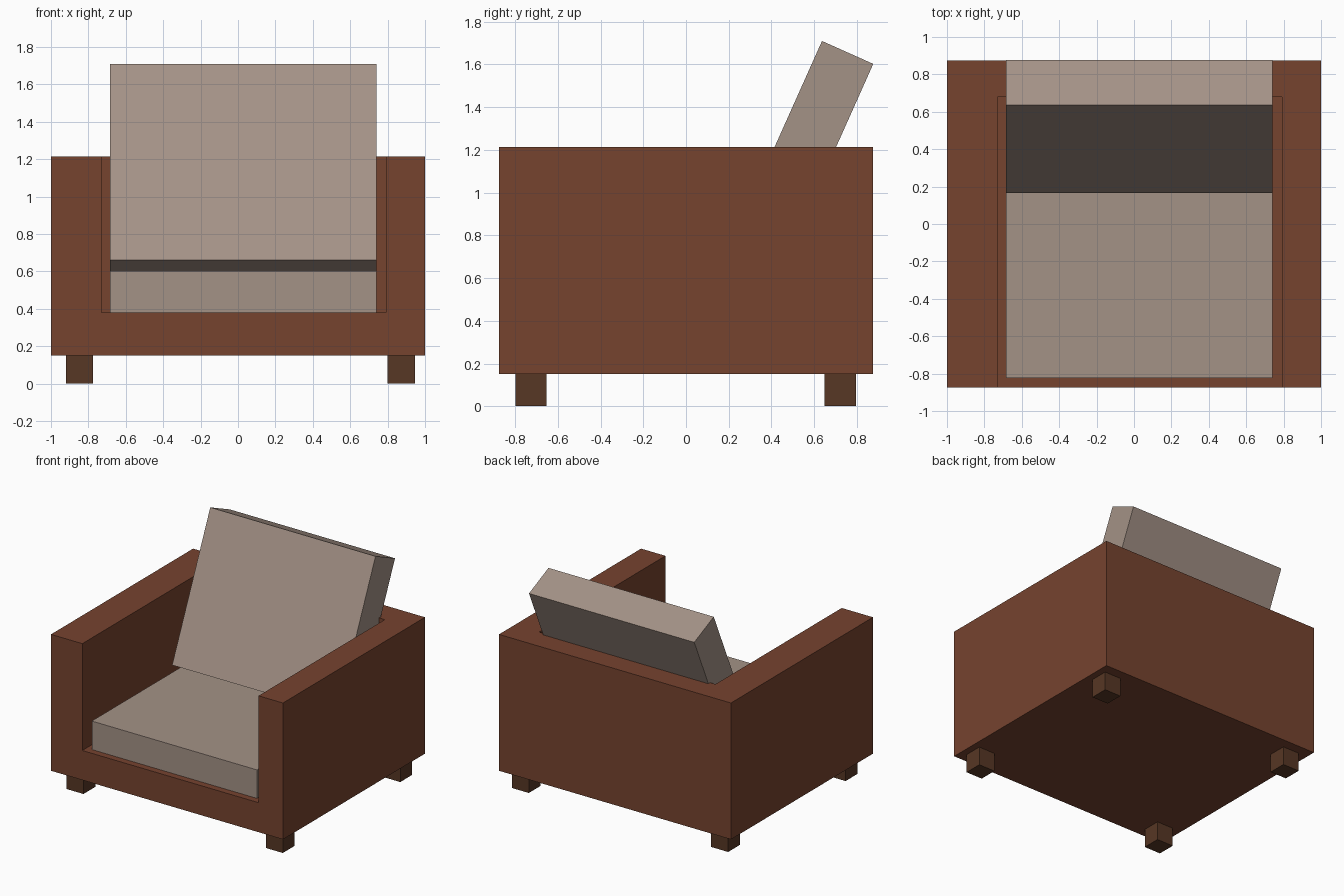
import bpy
import math
from mathutils import Matrix, Vector

if "Cube" in bpy.data.objects:
    bpy.data.objects.remove(bpy.data.objects["Cube"])


def material(name, color):
    m = bpy.data.materials.new(name)
    m.diffuse_color = (*color, 1.0)
    m.use_nodes = True
    m.node_tree.nodes["Principled BSDF"].inputs["Base Color"].default_value = m.diffuse_color
    return m


leather = material("red brown leather", (0.18, 0.056, 0.028))
fabric = material("taupe fabric", (0.37, 0.288, 0.24))
wood = material("dark wood", (0.095, 0.038, 0.018))


def box(name, lo, hi, mat):
    lo, hi = Vector(lo), Vector(hi)
    bpy.ops.mesh.primitive_cube_add(size=1)
    ob = bpy.context.object
    ob.name = name
    ob.data.transform(Matrix.Translation((lo + hi) / 2) @ Matrix.Diagonal((*(hi - lo), 1)))
    ob.data.materials.append(mat)
    return ob


# Armchair body, with the seating space cut out through the front and top
body = box("chair_body", (-1, -0.875, 0.15), (1, 0.875, 1.213), leather)
cutter = box("seating_space_cutter", (-0.73, -1.2, 0.38), (0.79, 0.68, 1.6), leather)
cutter.hide_render = True
cut = body.modifiers.new("seating space", 'BOOLEAN')
cut.operation = 'DIFFERENCE'
cut.solver = 'EXACT'
cut.object = cutter
bpy.context.view_layer.objects.active = body
bpy.ops.object.modifier_apply(modifier=cut.name)
bpy.data.objects.remove(cutter)

# Seat cushion
box("seat_cushion", (-0.685, -0.823, 0.38), (0.74, 0.66, 0.602), fabric)

# Back cushion, leaning back about its lower front edge
back = box("back_cushion", (-0.685, 0, 0), (0.74, 0.263, 1.15), fabric)
back.data.transform(Matrix.Translation((0, 0.167, 0.66)) @ Matrix.Rotation(math.radians(-24.1), 4, 'X'))

# Four square legs
for side, x in (("left", -0.847), ("right", 0.872)):
    for end, y in (("front", -0.725), ("back", 0.722)):
        box(f"{end}_{side}_leg", (x - 0.073, y - 0.073, 0), (x + 0.073, y + 0.073, 0.15), wood)
